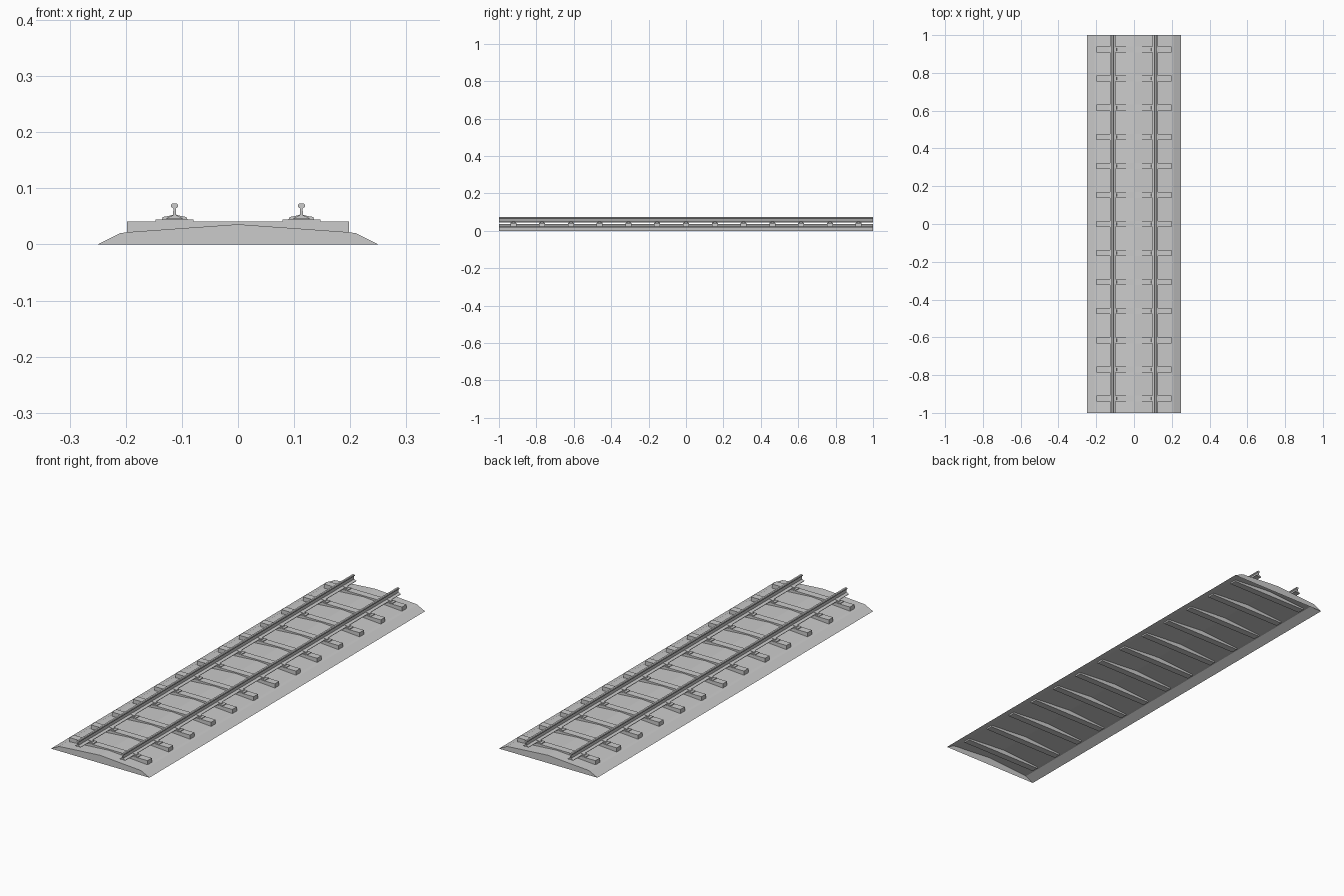
import bpy, bmesh

if "Cube" in bpy.data.objects:
    bpy.data.objects.remove(bpy.data.objects["Cube"])

COUNT = 13
PITCH = 2 / COUNT
RAIL_X = 0.113


def make_object(name, bm):
    mesh = bpy.data.meshes.new(name)
    bm.to_mesh(mesh)
    bm.free()
    ob = bpy.data.objects.new(name, mesh)
    bpy.context.collection.objects.link(ob)
    return ob


def extrude_profile(bm, pts, y0, y1):
    """Extrude a closed (x, z) outline along y."""
    face = bm.faces.new([bm.verts.new((x, y0, z)) for x, z in pts])
    res = bmesh.ops.extrude_face_region(bm, geom=[face])
    verts = [g for g in res["geom"] if isinstance(g, bmesh.types.BMVert)]
    bmesh.ops.translate(bm, verts=verts, vec=(0, y1 - y0, 0))
    bmesh.ops.recalc_face_normals(bm, faces=bm.faces)


def mirrored(half, cx=0):
    """Full symmetric outline from its right half, listed bottom to top."""
    return ([(cx + x, z) for x, z in half] +
            [(cx - x, z) for x, z in reversed(half) if x > 0])


# Ballast bed, a shell open underneath
bm = bmesh.new()
extrude_profile(bm, mirrored([(0.25, 0), (0.21, 0.02), (0.197, 0.022), (0, 0.036)]), -1, 1)
floor = [f for f in bm.faces if f.normal.z < -0.9]
bmesh.ops.delete(bm, geom=floor, context='FACES')
make_object("ballast_bed", bm)

# Rails: foot, web and head
rail_half = [(0.014, 0.045), (0.014, 0.047), (0.003, 0.052),
             (0.002, 0.064), (0.006, 0.067), (0.006, 0.071), (0.004, 0.073)]
for side, name in ((-1, "left_rail"), (1, "right_rail")):
    bm = bmesh.new()
    extrude_profile(bm, mirrored(rail_half, side * RAIL_X), -1, 1)
    make_object(name, bm)

# Sleepers, base plates and rail clips
sleepers, plates, clips = bmesh.new(), bmesh.new(), bmesh.new()
sleeper_half = [(0.198, 0.015), (0.198, 0.041)]
plate_half = [(0.034, 0.041), (0.034, 0.0445)]
clip_half = [(0.023, 0.044), (0.021, 0.049), (0.010, 0.051), (0.003, 0.053)]
for i in range(COUNT):
    y = (i - (COUNT - 1) / 2) * PITCH
    extrude_profile(sleepers, mirrored(sleeper_half), y - 0.016, y + 0.016)
    for side in (-1, 1):
        extrude_profile(plates, mirrored(plate_half, side * RAIL_X), y - 0.014, y + 0.014)
        extrude_profile(clips, mirrored(clip_half, side * RAIL_X), y - 0.008, y + 0.008)
make_object("sleepers", sleepers)
make_object("base_plates", plates)
make_object("rail_clips", clips)
